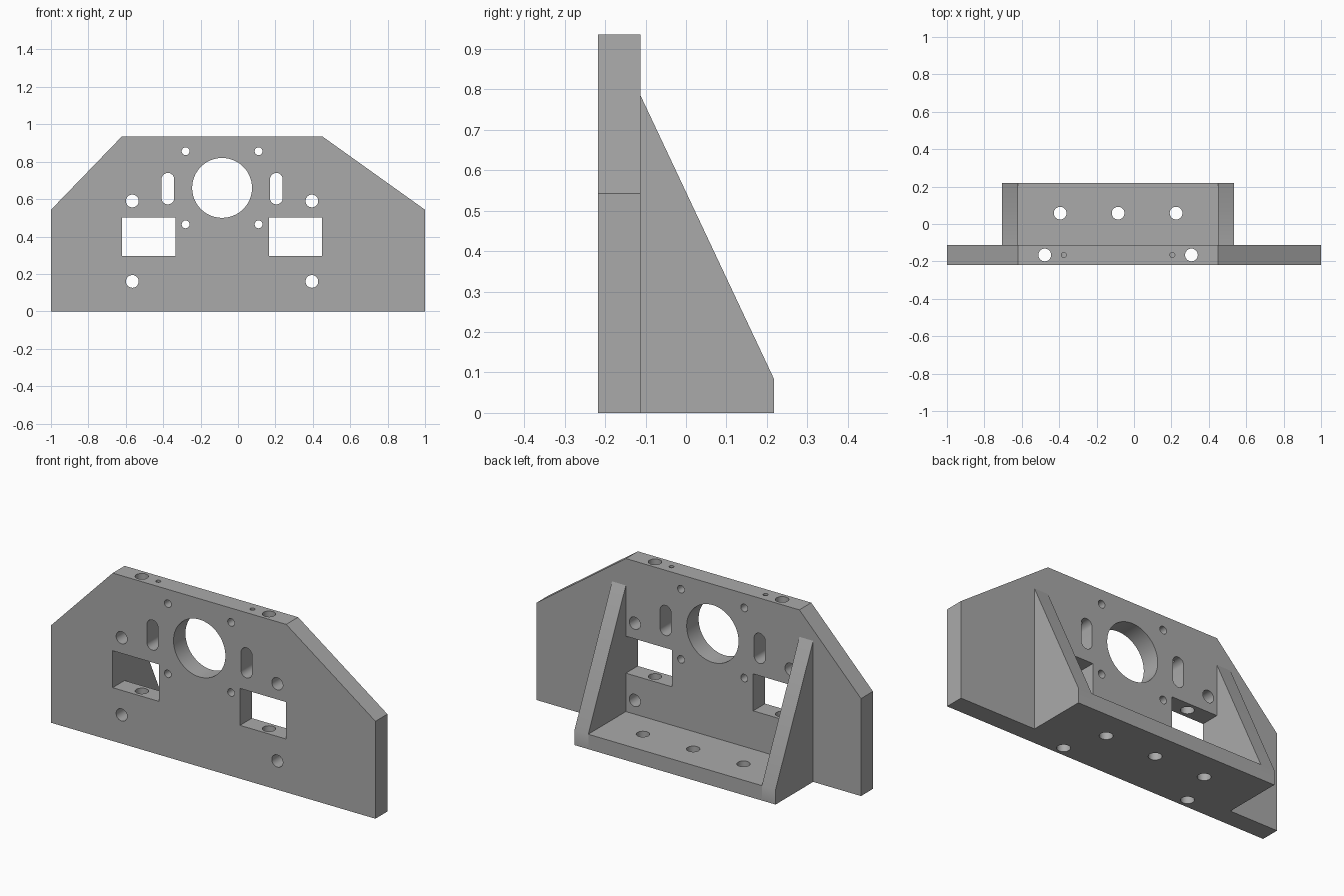
import bpy, bmesh, math
from mathutils import Vector

cube = bpy.data.objects.get("Cube")
if cube:
    bpy.data.objects.remove(cube, do_unlink=True)

GREY = (0.4, 0.4, 0.4, 1.0)
steel = bpy.data.materials.new("plain grey")
steel.use_nodes = True
steel.diffuse_color = GREY
steel.node_tree.nodes["Principled BSDF"].inputs["Base Color"].default_value = GREY

# Shared dimensions
FRONT, FACE, BACK = -0.218, -0.113, 0.218
LEFT_IN, RIGHT_IN, GUSSET = 0.45, -0.62, 0.085
MID = (LEFT_IN + RIGHT_IN) / 2
SHELF, TOP, SHOULDER = 0.083, 0.936, 0.543
BOLT = 0.034

# Maps a 2D profile point and a depth to 3D, by extrusion axis
PLACE = {"x": lambda a, b, d: Vector((d, a, b)),
         "y": lambda a, b, d: Vector((a, d, b)),
         "z": lambda a, b, d: Vector((a, b, d))}


def prism(name, points, axis, lo, hi):
    """Extrude a closed profile along an axis."""
    bm = bmesh.new()
    place = PLACE[axis]
    face = bm.faces.new([bm.verts.new(place(a, b, lo)) for a, b in points])
    grown = bmesh.ops.extrude_face_region(bm, geom=[face], use_keep_orig=True)
    moved = [v for v in grown["geom"] if isinstance(v, bmesh.types.BMVert)]
    bmesh.ops.translate(bm, verts=moved, vec=place(0, 0, hi - lo))
    bmesh.ops.recalc_face_normals(bm, faces=bm.faces)
    mesh = bpy.data.meshes.new(name)
    bm.to_mesh(mesh)
    bm.free()
    mesh.materials.append(steel)
    obj = bpy.data.objects.new(name, mesh)
    bpy.context.collection.objects.link(obj)
    return obj


def rect(a0, a1, b0, b1):
    return [(a0, b0), (a1, b0), (a1, b1), (a0, b1)]


def slot(a, b, r, half=0.0, n=48):
    """Circle, or an upright rounded slot when half is given."""
    pts = []
    for i in range(n):
        t = 2 * math.pi * (i + 0.5) / n
        pts.append((a + r * math.cos(t), b + r * math.sin(t) + math.copysign(half, math.sin(t))))
    return pts


def cut(obj, cutters):
    """Subtract the cutters, bake the result and remove them."""
    for c in cutters:
        c.hide_render = True
        mod = obj.modifiers.new("cut", "BOOLEAN")
        mod.operation, mod.solver, mod.object = "DIFFERENCE", "EXACT", c
    graph = bpy.context.evaluated_depsgraph_get()
    baked = bpy.data.meshes.new_from_object(obj.evaluated_get(graph))
    obj.modifiers.clear()
    obj.data = baked
    for c in cutters:
        bpy.data.objects.remove(c, do_unlink=True)


# Upright plate with sloped shoulders
plate = prism("face_plate", [(-1, 0), (1, 0), (1, SHOULDER), (LEFT_IN, TOP),
                             (RIGHT_IN, TOP), (-1, SHOULDER)], "y", FRONT, FACE)


def through(points):
    return prism("plate_cutter", points, "y", FRONT - 0.1, FACE + 0.1)


cutters = [through(slot(MID, 0.66, 0.16, n=96))]
for side in (-1, 1):
    # Rectangular window and rounded slot
    inner, outer = sorted((MID + side * 0.25, MID + side * 0.535))
    cutters.append(through(rect(inner, outer, 0.297, 0.503)))
    cutters.append(through(slot(MID + side * 0.29, 0.656, BOLT, 0.05)))
    # Bolt holes and small motor holes
    for z in (0.16, 0.59):
        cutters.append(through(slot(MID + side * 0.48, z, BOLT)))
    for z in (0.465, 0.856):
        cutters.append(through(slot(MID + side * 0.195, z, 0.021)))
    # Full-height bores and small set-screw bores into the slots
    mid_y = (FRONT + FACE) / 2
    cutters.append(prism("bore_cutter", slot(MID + side * 0.392, mid_y, BOLT), "z", -0.1, 1.1))
    cutters.append(prism("screw_cutter", slot(MID + side * 0.29, mid_y, 0.013), "z", 0.66, 1.1))
cut(plate, cutters)

# Base shelf with three mounting holes
shelf = prism("base_shelf", rect(RIGHT_IN, LEFT_IN, FACE, BACK), "z", 0, SHELF)
cut(shelf, [prism("shelf_cutter", slot(MID + i * 0.31, 0.058, BOLT), "z", -0.1, 0.2)
            for i in (-1, 0, 1)])

# Triangular side gussets
profile = [(FACE, 0), (BACK, 0), (BACK, SHELF), (FACE, 0.786)]
right = prism("right_gusset", profile, "x", RIGHT_IN - GUSSET, RIGHT_IN)
left = prism("left_gusset", profile, "x", LEFT_IN, LEFT_IN + GUSSET)

# Smooth bores, crisp edges
bpy.ops.object.select_all(action="DESELECT")
for obj in (plate, shelf, right, left):
    obj.select_set(True)
bpy.context.view_layer.objects.active = plate
bpy.ops.object.shade_smooth_by_angle(angle=math.radians(30))
